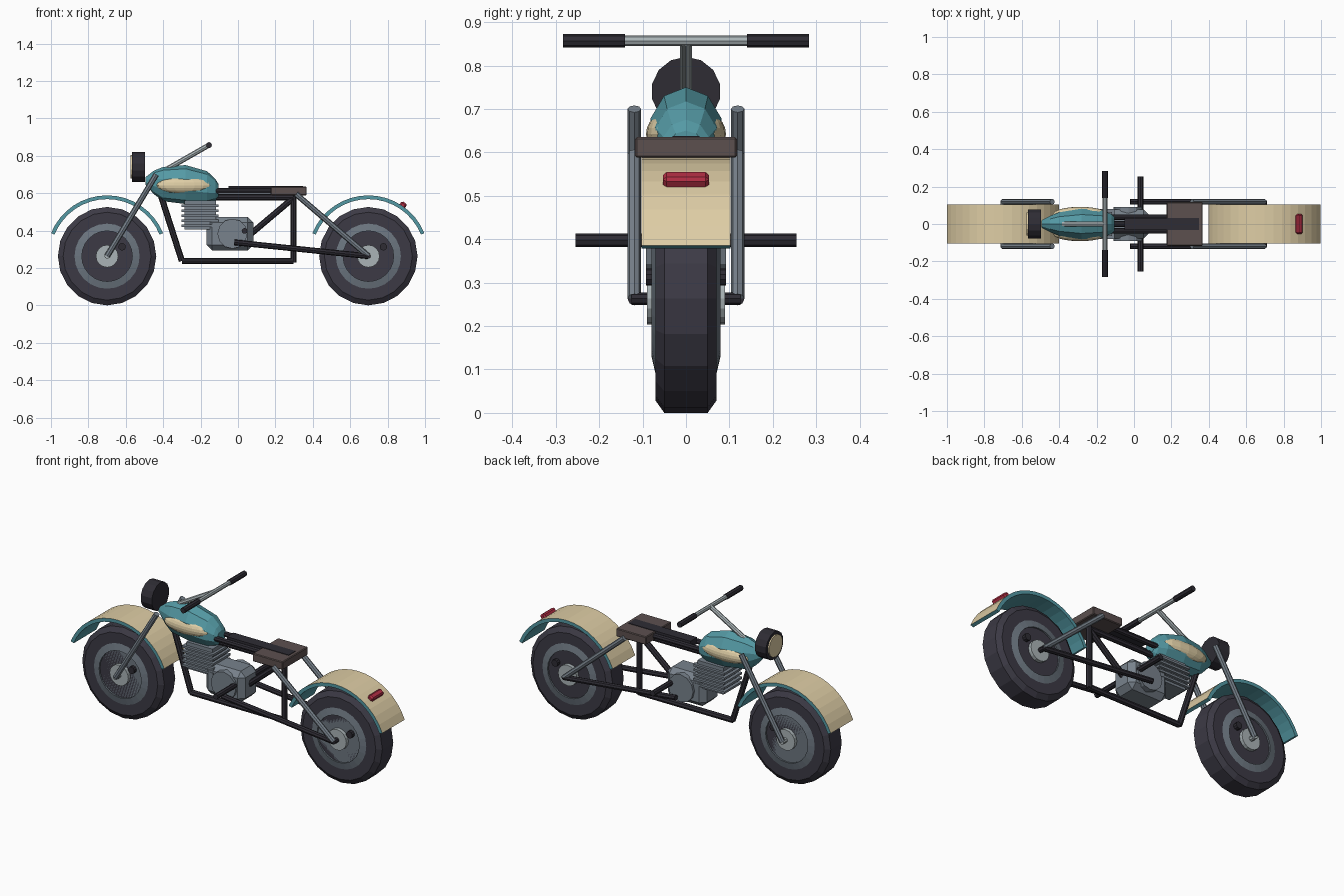
import bpy, bmesh, math
from mathutils import Vector, Matrix

if "Cube" in bpy.data.objects:
    bpy.data.objects.remove(bpy.data.objects["Cube"])


def material(name, rgb):
    m = bpy.data.materials.new(name)
    lin = [((c / 255 + 0.055) / 1.055) ** 2.4 for c in rgb]
    m.diffuse_color = (*lin, 1)
    m.use_nodes = True
    m.node_tree.nodes["Principled BSDF"].inputs["Base Color"].default_value = m.diffuse_color
    return m


TYRE = material("tyre_rubber", (60, 58, 69))
FRAME = material("frame_black", (46, 44, 52))
TEAL = material("teal_paint", (84, 153, 164))
CREAM = material("cream_paint", (222, 205, 165))
SEAT = material("seat_brown", (92, 80, 79))
GREY = material("engine_grey", (120, 130, 140))
DISC = material("wheel_grey", (108, 118, 128))
CHROME = material("light_metal", (170, 180, 183))
RED = material("red_lamp", (178, 46, 68))


def finish(name, bm, *mats):
    bmesh.ops.recalc_face_normals(bm, faces=bm.faces)
    me = bpy.data.meshes.new(name)
    bm.to_mesh(me)
    bm.free()
    for m in mats:
        me.materials.append(m)
    ob = bpy.data.objects.new(name, me)
    bpy.context.collection.objects.link(ob)
    return ob


def tube(name, a, b, r, mat, sides=8):
    """Straight rod from a to b."""
    a, b = Vector(a), Vector(b)
    d = b - a
    bm = bmesh.new()
    rot = d.to_track_quat('Z', 'Y').to_matrix().to_4x4()
    bmesh.ops.create_cone(bm, cap_ends=True, segments=sides, radius1=r, radius2=r,
                          depth=d.length, matrix=Matrix.Translation((a + b) / 2) @ rot)
    return finish(name, bm, mat)


def box(name, lo, hi, mat, bevel=0.0, rot=None):
    lo, hi = Vector(lo), Vector(hi)
    bm = bmesh.new()
    m = Matrix.Translation((lo + hi) / 2)
    if rot is not None:
        m = m @ rot
    bmesh.ops.create_cube(bm, size=1, matrix=m @ Matrix.Diagonal((*(hi - lo), 1)))
    if bevel:
        bmesh.ops.bevel(bm, geom=bm.edges[:], offset=bevel, segments=1, affect='EDGES')
    return finish(name, bm, mat)


def loft(name, rings, mat, closed=False):
    """Skin between rings of points; ends are capped unless closed."""
    bm = bmesh.new()
    vs = [[bm.verts.new(p) for p in ring] for ring in rings]
    n, k = len(vs), len(vs[0])
    for i in range(n if closed else n - 1):
        a, b = vs[i], vs[(i + 1) % n]
        for j in range(k):
            bm.faces.new((a[j], a[(j + 1) % k], b[(j + 1) % k], b[j]))
    if not closed:
        bm.faces.new(vs[0])
        bm.faces.new(vs[-1])
    return finish(name, bm, mat)


def lathe(name, profile, cx, cz, seg, mat):
    """Turn a (y, radius) profile about the wheel axis."""
    rings = [[(cx + r * math.sin(2 * math.pi * j / seg), y, cz - r * math.cos(2 * math.pi * j / seg))
              for j in range(seg)] for y, r in profile]
    return loft(name, rings, mat)


WZ = 0.263

# Wheels and mudguards
for tag, cx in (("front", -0.7), ("rear", 0.697)):
    lathe(tag + "_tyre", [(-.07, .165), (-.07, .235), (-.05, .263), (.05, .263), (.07, .235), (.07, .165)],
          cx, WZ, 20, TYRE)
    lathe(tag + "_wheel_disc", [(-.07, .174), (-.079, .135), (.079, .135), (.07, .174)], cx, WZ, 24, DISC)
    tube(tag + "_hub", (cx, -.09, WZ), (cx, .09, WZ), .06, CHROME, 16)
    tube(tag + "_axle", (cx, -.125, WZ), (cx, .125, WZ), .014, CHROME if tag == "front" else FRAME)
    tube(tag + "_wheel_bolt", (cx + .08, -.092, WZ + .05), (cx + .08, .092, WZ + .05), .02, FRAME, 10)

    # Curved strip: cream outside, teal edges and underside
    rings = []
    for i in range(17):
        t = math.radians(22 + 136 * i / 16)
        rings.append([(cx + r * math.cos(t), y, .265 + r * math.sin(t))
                      for y, r in ((-.103, .323), (.103, .323), (.103, .303), (-.103, .303))])
    guard = loft(tag + "_mudguard", rings, CREAM)
    guard.data.materials.append(TEAL)
    for f in guard.data.polygons:
        out = Vector((f.center.x - cx, 0, f.center.z - .265)).normalized()
        f.material_index = 0 if f.normal.dot(out) > .7 else 1

# Tail lamp sitting on the rear mudguard
box("tail_lamp", (.86, -.053, .515), (.90, .053, .55), RED, .008, Matrix.Rotation(math.radians(-56), 4, 'Y'))

# Paired parts on both sides
for side, s in (("near", -1), ("far", 1)):
    y = .119 * s
    tube(side + "_front_fork", (-.7, y, WZ), (-.437, y, .70), .0155, GREY)
    tube(side + "_swing_arm", (-.02, y, .337), (.697, y, WZ), .0155, FRAME)
    tube(side + "_rear_strut", (.31, y, .595), (.697, y, WZ), .0155, GREY)
    tube(side + "_seat_rail", (-.13, .037 * s, .612), (.20, .037 * s, .612), .015, FRAME)
    tube(side + "_grip", (-.155, .14 * s, .857), (-.155, .283 * s, .857), .016, FRAME)

    # Cream oval bulging from the tank side
    bm = bmesh.new()
    bmesh.ops.create_uvsphere(bm, u_segments=16, v_segments=10, radius=1,
                              matrix=Matrix.Translation((-.288, .052 * s, .642))
                              @ Matrix.Diagonal((.147, .040, .046, 1)))
    finish(side + "_tank_panel", bm, CREAM)

# Fuel tank: faceted sections along its length (x, low z, high z, half width)
sections = [(-.495, .645, .685, .02), (-.45, .595, .72, .045), (-.40, .557, .74, .066),
            (-.28, .542, .75, .086), (-.165, .542, .717, .074), (-.12, .56, .675, .055),
            (-.105, .58, .65, .04)]
loft("fuel_tank", [[(x, w * math.sin(a * math.pi / 5), (lo + hi) / 2 + (hi - lo) / 2 * math.cos(a * math.pi / 5))
                    for a in range(10)] for x, lo, hi, w in sections], TEAL)

# Handlebar and stem
tube("handlebar", (-.155, -.15, .857), (-.155, .15, .857), .0125, CHROME)
tube("handlebar_stem", (-.43, 0, .70), (-.155, 0, .857), .0135, CHROME)

# Headlamp
tube("headlamp", (-.568, 0, .74), (-.497, 0, .74), .08, FRAME, 14)
tube("headlamp_lens", (-.576, 0, .74), (-.566, 0, .74), .063, CREAM, 14)

# Frame loop
loop = [("top", (-.14, .578), (.297, .578)), ("down", (-.41, .58), (-.30, .237)),
        ("bottom", (-.30, .237), (.297, .237)), ("rear", (.297, .23), (.297, .595)),
        ("diagonal", (.297, .575), (.06, .375))]
for name, a, b in loop:
    tube("frame_" + name + "_tube", (a[0], 0, a[1]), (b[0], 0, b[1]), .0165, FRAME)

# Seat with a long dark pad running through it
box("seat", (.175, -.117, .588), (.367, .117, .635), SEAT, .004)
box("seat_pad", (-.05, -.031, .60), (.347, .031, .638), FRAME)

# Engine: chamfered case, round cover, finned cylinder block
box("engine_case", (-.168, -.078, .293), (.082, .078, .472), GREY, .03)
tube("engine_cover", (-.03, -.092, .383), (-.03, .092, .383), .08, GREY, 12)
box("cylinder_block", (-.285, -.065, .405), (-.118, .065, .56), GREY)
for i in range(5):
    z = .425 + .027 * i
    box("cooling_fin_%d" % (i + 1), (-.303, -.08, z - .006), (-.103, .08, z + .006), GREY)

# Foot pegs
tube("foot_pegs", (.035, -.255, .398), (.035, .255, .398), .0155, FRAME)
